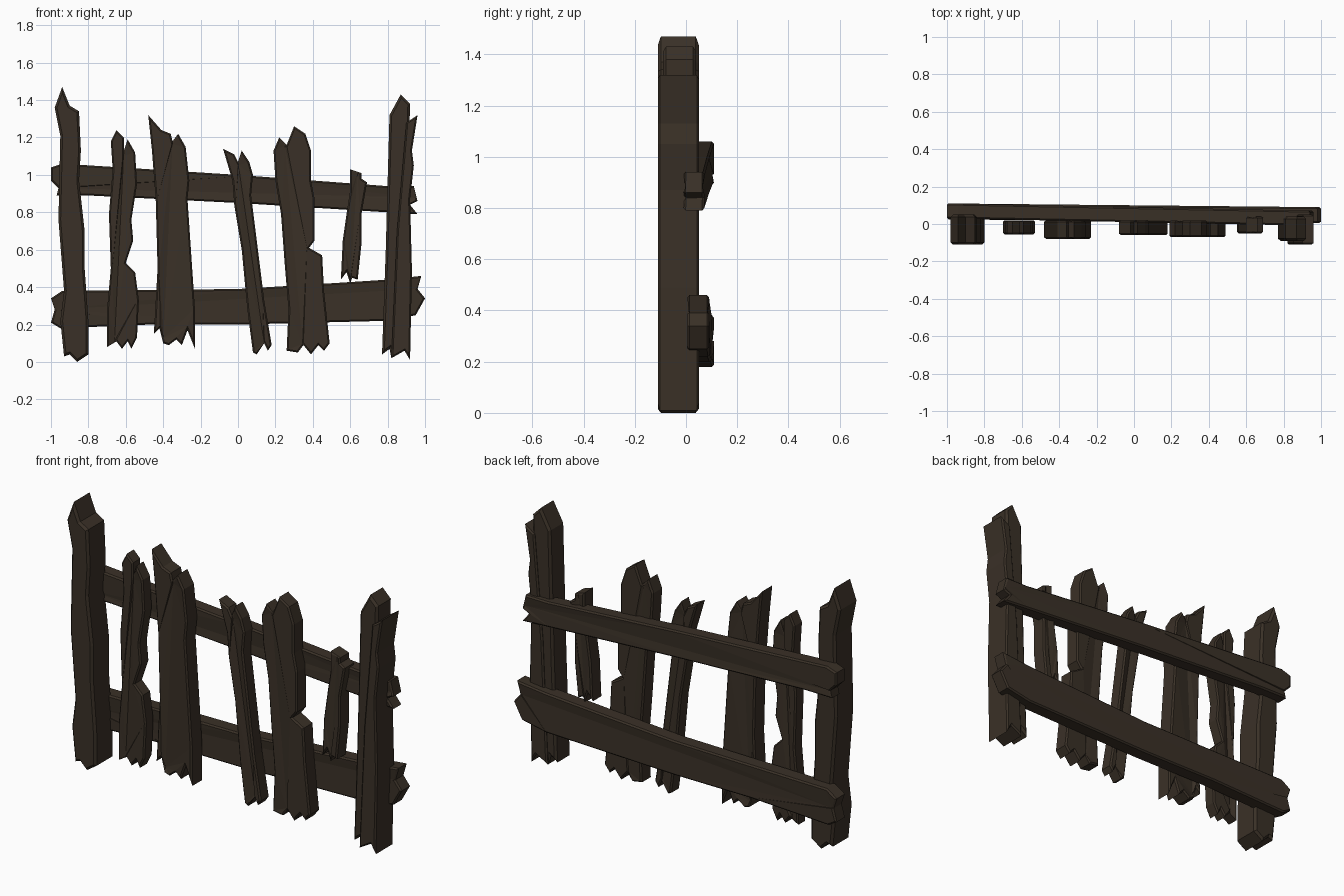
import bpy
import bmesh
from mathutils import Vector

default_cube = bpy.data.objects.get("Cube")
if default_cube:
    bpy.data.objects.remove(default_cube, do_unlink=True)

# Single weathered timber colour
wood = bpy.data.materials.new("dark weathered wood")
wood.use_nodes = True
wood_colour = (.042, .030, .020, 1)
wood.diffuse_color = wood_colour
wood.node_tree.nodes["Principled BSDF"].inputs["Base Color"].default_value = wood_colour


def board(name, front, back, outline, crack=None, depth=.012, chamfer=.008, skew=0):
    """Extrude a front outline into a chamfered board.

    crack is a line across the board that sinks into a shallow split;
    skew slides the board backwards or forwards along its length.
    """
    bm = bmesh.new()
    face = bm.faces.new([bm.verts.new((x, front, z)) for x, z in outline])
    extruded = bmesh.ops.extrude_face_region(bm, geom=[face])["geom"]
    # The source face stays behind as the front cap
    for vert in extruded:
        if isinstance(vert, bmesh.types.BMVert):
            vert.co.y = back
    bmesh.ops.recalc_face_normals(bm, faces=bm.faces[:])

    # Chamfer only the long rims, leaving the broken ends crisp
    rims = [edge for edge in bm.edges
            if abs(edge.verts[0].co.y - edge.verts[1].co.y) < .001]
    bmesh.ops.bevel(bm, geom=rims, offset=chamfer, segments=1,
                    affect='EDGES', clamp_overlap=True)

    # Sink a long grain split into both broad faces
    if crack:
        start, end = (Vector((x, 0, z)) for x, z in crack)
        normal = (end - start).cross(Vector((0, 1, 0)))
        cut = bmesh.ops.bisect_plane(
            bm, geom=bm.verts[:] + bm.edges[:] + bm.faces[:],
            plane_co=start, plane_no=normal)["geom_cut"]
        for vert in cut:
            if isinstance(vert, bmesh.types.BMVert):
                if abs(vert.co.y - front) < .001:
                    vert.co.y += depth
                elif abs(vert.co.y - back) < .001:
                    vert.co.y -= depth

    for vert in bm.verts:
        vert.co.y += skew * vert.co.x
    bmesh.ops.triangulate(bm, faces=[f for f in bm.faces if len(f.verts) > 4])
    bmesh.ops.recalc_face_normals(bm, faces=bm.faces[:])
    mesh = bpy.data.meshes.new(name)
    bm.to_mesh(mesh)
    bm.free()
    mesh.materials.append(wood)
    obj = bpy.data.objects.new(name, mesh)
    bpy.context.collection.objects.link(obj)
    return obj


# Heavy end posts
board("right_end_post", -.11, .05, [
    (-.93, .03), (-.9, .04), (-.86, 0), (-.8, .04), (-.8, .22),
    (-.82, .5), (-.82, .7), (-.85, .97), (-.84, 1.13), (-.85, 1.34),
    (-.9, 1.37), (-.94, 1.47), (-.98, 1.36), (-.95, 1.21),
    (-.96, .76), (-.93, .38), (-.95, .22)], chamfer=.012)

board("left_end_post", -.09, .04, [
    (.77, .04), (.81, .07), (.82, .02), (.89, .06), (.91, .5),
    (.91, 1), (.92, 1.38), (.87, 1.43), (.81, 1.32), (.8, .97),
    (.79, .6)], chamfer=.012)

board("left_post_splinter", -.11, .05, [
    (.82, .02), (.89, .06), (.92, .01), (.93, .49), (.92, .87),
    (.94, 1.05), (.93, 1.13), (.96, 1.32), (.9, 1.28), (.85, .7)])

# Broken pickets, from the model's right to its left
board("picket_narrow", -.055, .02, [
    (-.7, .08), (-.65, .11), (-.62, .07), (-.59, .11), (-.57, .07),
    (-.54, .13), (-.53, .33), (-.55, .48), (-.6, .53), (-.56, .65),
    (-.57, .76), (-.54, .95), (-.55, 1.12), (-.59, 1.19),
    (-.61, 1.13), (-.61, 1.2), (-.65, 1.24), (-.68, 1.18),
    (-.67, 1.03), (-.69, .79), (-.68, .5), (-.7, .28)],
    crack=[(-.61, 1.13), (-.66, .11)])

board("picket_wide", -.08, .02, [
    (-.45, .15), (-.42, .18), (-.4, .1), (-.37, .09), (-.33, .12),
    (-.3, .09), (-.27, .17), (-.23, .07), (-.23, .28), (-.27, .87),
    (-.26, .97), (-.28, 1.15), (-.32, 1.22), (-.35, 1.18),
    (-.36, 1.22), (-.41, 1.24), (-.48, 1.32), (-.46, 1.13),
    (-.44, .87), (-.43, .5)],
    crack=[(-.35, 1.18), (-.4, .1)])

board("picket_leaning", -.06, .02, [
    (.08, .05), (.1, .04), (.14, .1), (.16, .06), (.18, .09),
    (.14, .33), (.1, .65), (.07, .89), (.08, 1), (.06, 1.07),
    (.02, 1.13), (0, 1.07), (-.02, 1.11), (-.08, 1.14),
    (-.03, .97), (-.02, .84), (.02, .6), (.05, .28)],
    crack=[(0, 1.07), (.14, .1)])

board("picket_notched", -.07, .02, [
    (.26, .06), (.32, .05), (.35, .09), (.39, .04), (.43, .09),
    (.46, .06), (.49, .1), (.46, .38), (.45, .57), (.38, .61),
    (.41, .65), (.41, .87), (.39, .97), (.39, 1.13), (.36, 1.22),
    (.3, 1.26), (.26, 1.16), (.22, 1.2), (.19, 1.13), (.2, .97),
    (.23, .79), (.25, .52), (.27, .28)],
    crack=[(.25, 1.16), (.3, .6)], depth=.008)

board("picket_short", -.05, .04, [
    (.55, .44), (.58, .48), (.6, .42), (.61, .45), (.64, .44),
    (.66, .63), (.66, .79), (.69, .96), (.66, .98), (.66, 1.01),
    (.6, 1.03), (.6, .92), (.58, .79), (.56, .65)],
    crack=[(.64, 1.03), (.6, .42)], depth=.008)

# Two uneven cross rails behind the pickets
board("upper_rail", .01, .09, [
    (-.97, .89), (-.8, .89), (0, .85), (.8, .8), (.96, .79),
    (.92, .84), (.96, .86), (.94, .94), (.8, .94), (0, 1),
    (-.94, 1.06), (-1, 1.04), (-1, .97), (-.96, .93)],
    crack=[(-.96, .93), (.92, .88)], depth=.006, skew=-.02)

board("lower_rail", .015, .1, [
    (-1, .21), (-.95, .18), (-.47, .2), (0, .2), (.8, .22),
    (.95, .25), (1, .34), (.96, .39), (.98, .46), (.8, .44),
    (.49, .42), (0, .39), (-.94, .38), (-1, .34), (-.98, .28)],
    crack=[(-.98, .28), (.96, .39)], depth=.006, skew=-.01)
